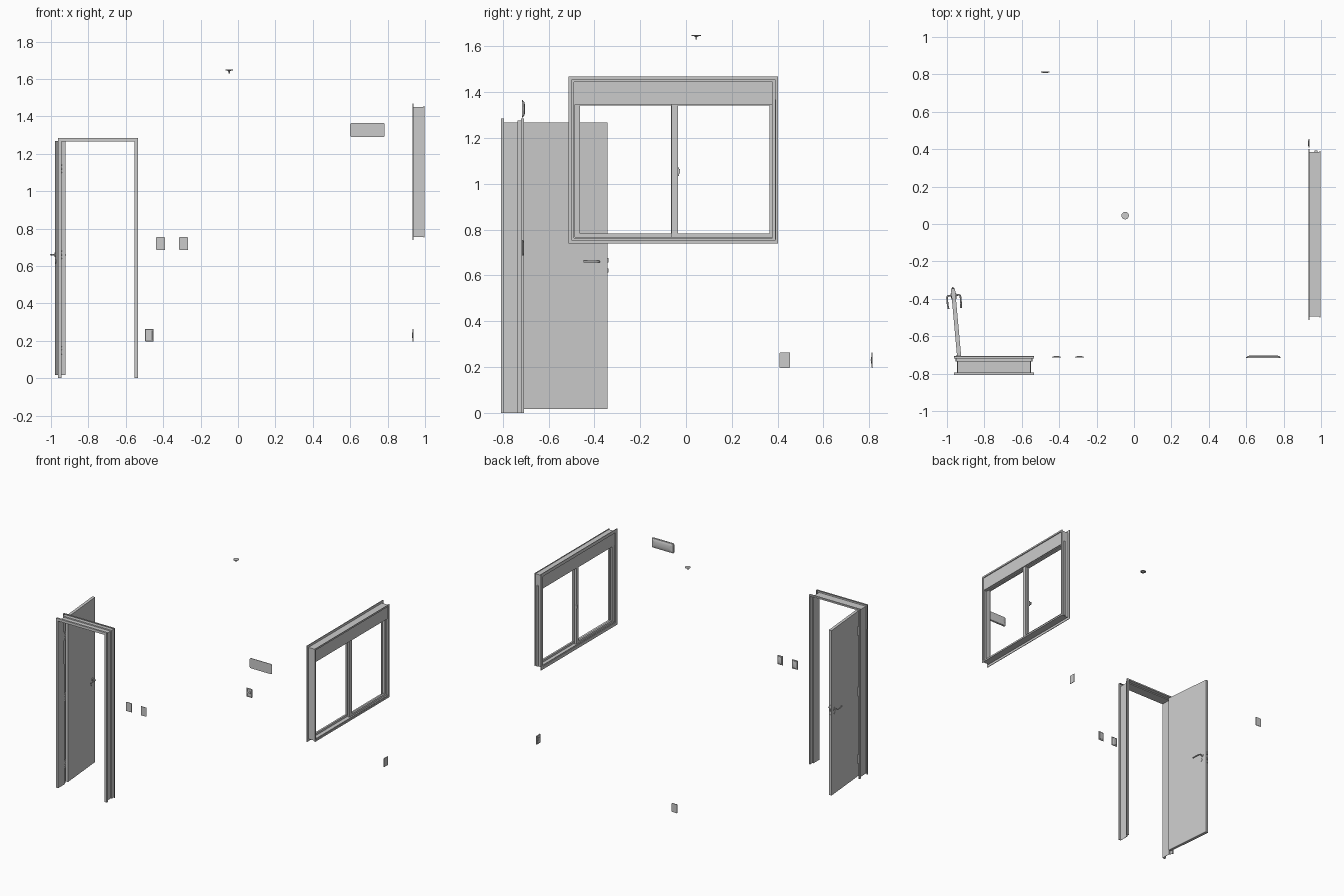
import bpy, bmesh
from math import pi, radians, cos, sin
from mathutils import Matrix, Vector

if "Cube" in bpy.data.objects:
    bpy.data.objects.remove(bpy.data.objects["Cube"])

I = Matrix.Identity(4)


def finish(name, bm, m=I, smooth=False):
    bmesh.ops.recalc_face_normals(bm, faces=bm.faces)
    me = bpy.data.meshes.new(name)
    bm.to_mesh(me)
    bm.free()
    ob = bpy.data.objects.new(name, me)
    bpy.context.collection.objects.link(ob)
    ob.matrix_world = m
    if smooth:
        bpy.ops.object.select_all(action='DESELECT')
        ob.select_set(True)
        bpy.context.view_layer.objects.active = ob
        bpy.ops.object.shade_smooth_by_angle(angle=radians(35))
    return ob


def box(name, lo, hi, m=I):
    lo, hi = Vector(lo), Vector(hi)
    bm = bmesh.new()
    bmesh.ops.create_cube(bm, size=1)
    for v in bm.verts:
        v.co = Vector(a * b for a, b in zip(v.co, hi - lo)) + (lo + hi) / 2
    return finish(name, bm, m)


def rod(name, a, b, r, m=I, r2=None, seg=24):
    """Cylinder or cone between two points."""
    a, b = Vector(a), Vector(b)
    q = (b - a).to_track_quat('Z', 'Y').to_matrix().to_4x4()
    bm = bmesh.new()
    bmesh.ops.create_cone(bm, cap_ends=True, segments=seg, radius1=r,
                          radius2=r if r2 is None else r2, depth=(b - a).length,
                          matrix=Matrix.Translation((a + b) / 2) @ q)
    return finish(name, bm, m, True)


def frame(name, profile, rect, axis, closed_path, thick=0):
    """Mitred frame: profile of (inset, depth) swept round a rectangle u0,u1,v0,v1."""
    u0, u1, v0, v1 = rect
    bm = bmesh.new()
    rows = []
    for d, t in profile:
        low = v0 + d if closed_path else v0
        pts = [(u0 + d, low), (u0 + d, v1 - d), (u1 - d, v1 - d), (u1 - d, low)]
        rows.append([bm.verts.new((u, t, v) if axis == 'Y' else (t, u, v)) for u, v in pts])
    n = len(rows)
    for i in range(n - 1 if thick else n):
        a, b = rows[i], rows[(i + 1) % n]
        for j in range(4 if closed_path else 3):
            k = (j + 1) % 4
            bm.faces.new((a[j], a[k], b[k], b[j]))
    ob = finish(name, bm)
    if thick:
        s = ob.modifiers.new('sheet', 'SOLIDIFY')
        s.thickness, s.offset = thick, 0
    return ob


def plate(name, w, h, r, levels, m):
    """Rounded panel facing -y, lofted through (depth, inset) levels."""
    bm = bmesh.new()
    rings = []
    for depth, ins in levels:
        rr, ring = max(r - ins, 0.002), []
        for sx, sz, a0 in ((1, 1, 0), (-1, 1, 90), (-1, -1, 180), (1, -1, 270)):
            for k in range(6):
                a = radians(a0 + 18 * k)
                ring.append(bm.verts.new((sx * (w / 2 - ins - rr) + rr * cos(a), -depth,
                                          sz * (h / 2 - ins - rr) + rr * sin(a))))
        rings.append(ring)
    for a, b in zip(rings, rings[1:]):
        for i in range(24):
            j = (i + 1) % 24
            bm.faces.new((a[i], a[j], b[j], b[i]))
    bm.faces.new(rings[0])
    bm.faces.new(rings[-1])
    return finish(name, bm, m, True)


def wall(x, y, z, deg):
    return Matrix.Translation((x, y, z)) @ Matrix.Rotation(radians(deg), 4, 'Z')


# Pressed door frame: open channel with lips and a rebate for the leaf
frame('door_frame', [(0.001, -0.794), (0.001, -0.807), (0.018, -0.807), (0.018, -0.735),
                     (0.010, -0.735), (0.010, -0.708), (0.001, -0.708), (0.001, -0.72)],
      (-0.962, -0.535, 0, 1.285), 'Y', False, 0.003)

# Open door leaf, in hinge space
D = wall(-0.934, -0.718, 0, 5.2)
box('door_leaf', (-0.011, 0, 0.018), (0.011, 0.375, 1.268), D)
box('latch_plate', (-0.006, 0.374, 0.59), (0.006, 0.3765, 0.70), D)
box('latch_bolt', (-0.004, 0.375, 0.657), (0.004, 0.382, 0.675), D)
box('lock_bolt', (-0.004, 0.375, 0.612), (0.004, 0.380, 0.630), D)
for s, side in ((1, 'inner'), (-1, 'outer')):
    rod(f'handle_rose_{side}', (s * 0.010, 0.338, 0.66), (s * 0.015, 0.338, 0.66), 0.012, D)
    rod(f'key_rose_{side}', (s * 0.010, 0.328, 0.625), (s * 0.014, 0.328, 0.625), 0.011, D)
    cu = bpy.data.curves.new(f'door_lever_{side}', 'CURVE')
    cu.dimensions, cu.bevel_depth, cu.bevel_resolution, cu.use_fill_caps = '3D', 0.0045, 3, True
    sp = cu.splines.new('POLY')
    path = [(0.012, 0.338), (0.028, 0.338), (0.034, 0.335), (0.036, 0.328), (0.036, 0.29), (0.033, 0.268)]
    sp.points.add(len(path) - 1)
    for p, (x, y) in zip(sp.points, path):
        p.co = (s * x, y, 0.66, 1)
    lever = bpy.data.objects.new(f'door_lever_{side}', cu)
    bpy.context.collection.objects.link(lever)
    lever.matrix_world = D

# Hinges: knuckle, leaf and screws
for i, z in enumerate((0.15, 0.66, 1.12)):
    rod(f'hinge_pin_{i}', (-0.947, -0.704, z - 0.033), (-0.947, -0.704, z + 0.033), 0.004, seg=12)
    box(f'hinge_leaf_{i}', (-0.953, -0.73, z - 0.03), (-0.946, -0.704, z + 0.03))
    for k in (-0.02, 0, 0.02):
        rod(f'hinge_screw_{i}', (-0.947, -0.722, z + k), (-0.942, -0.722, z + k), 0.003, seg=10)

# Window: inner trim, outer channel, sill tracks, two sliding sashes, shutter box
Y0, Y1, Z0, Z1 = -0.512, 0.402, 0.74, 1.468


def solid(d0, d1, t0, t1):
    return [(d0, t0), (d1, t0), (d1, t1), (d0, t1)]


R = (Y0, Y1, Z0, Z1)
frame('window_trim', solid(0, 0.024, 0.933, 0.938), R, 'X', True)
frame('window_frame', solid(0.017, 0.021, 0.938, 0.993), R, 'X', True)
frame('window_outer_flange', solid(0.012, 0.024, 0.993, 0.997), R, 'X', True)
for i, x in enumerate((0.943, 0.963, 0.983)):
    frame(f'window_track_{i}', solid(0.020, 0.027, x - 0.0015, x + 0.0015), R, 'X', True)
for name, y0, y1, x in (('left', -0.491, -0.037, 0.946), ('right', -0.063, 0.393, 0.966)):
    frame(f'window_sash_{name}', solid(0, 0.026, x, x + 0.014), (y0, y1, 0.757, 1.368), 'X', True)
    frame(f'glazing_bead_{name}', solid(0.022, 0.028, x + 0.004, x + 0.010),
          (y0, y1, 0.755, 1.370), 'X', True)
box('window_bottom_rail', (0.940, -0.491, 0.755), (0.990, 0.385, 0.768))
box('shutter_box', (0.941, -0.492, 1.347), (0.987, 0.382, 1.450))
box('window_catch_base', (0.941, -0.044, 1.035), (0.947, -0.030, 1.072))
box('window_catch_grip', (0.934, -0.034, 1.045), (0.942, -0.026, 1.064))

# Switches and sockets
PLATE = [(0, 0), (0.004, 0), (0.006, 0.002), (0.006, 0.007), (0.005, 0.0075)]
for i, x in enumerate((-0.414, -0.291)):
    m = wall(x, -0.715, 0.72, 180)
    plate(f'switch_plate_{i}', 0.047, 0.068, 0.003, PLATE, m)
    plate(f'switch_rocker_{i}', 0.030, 0.050, 0.002, [(0.004, 0), (0.007, 0), (0.008, 0.002)], m)
for i, m in enumerate((wall(-0.474, 0.815, 0.23, 0), wall(0.938, 0.432, 0.23, -90))):
    plate(f'socket_plate_{i}', 0.046, 0.066, 0.003, PLATE, m)
    rod(f'socket_face_{i}', (0, -0.004, 0), (0, -0.008, 0), 0.015, m)
    for s in (-1, 1):
        rod(f'socket_contact_{i}', (s * 0.006, -0.007, 0), (s * 0.006, -0.009, 0), 0.002, m, seg=10)

# Wall light: thin back tray and bowed cover
m = wall(0.692, -0.716, 1.327, 180)
plate('wall_light_base', 0.185, 0.076, 0.010, [(0, 0), (0.004, 0), (0.005, 0.001)], m)
plate('wall_light_cover', 0.178, 0.070, 0.012,
      [(0.004, 0), (0.008, 0.002), (0.011, 0.008), (0.013, 0.018), (0.014, 0.030)], m)
for s in (-1, 1):
    box('wall_light_clip', (s * 0.086 - 0.003, -0.008, -0.008), (s * 0.086 + 0.003, -0.003, 0.008), m)

# Ceiling outlet: flange, collar and stem
c = (-0.047, 0.045)
rod('ceiling_flange', (*c, 1.646), (*c, 1.650), 0.020)
rod('ceiling_collar', (*c, 1.641), (*c, 1.646), 0.005, r2=0.012)
rod('ceiling_stem', (*c, 1.630), (*c, 1.642), 0.004, seg=16)
